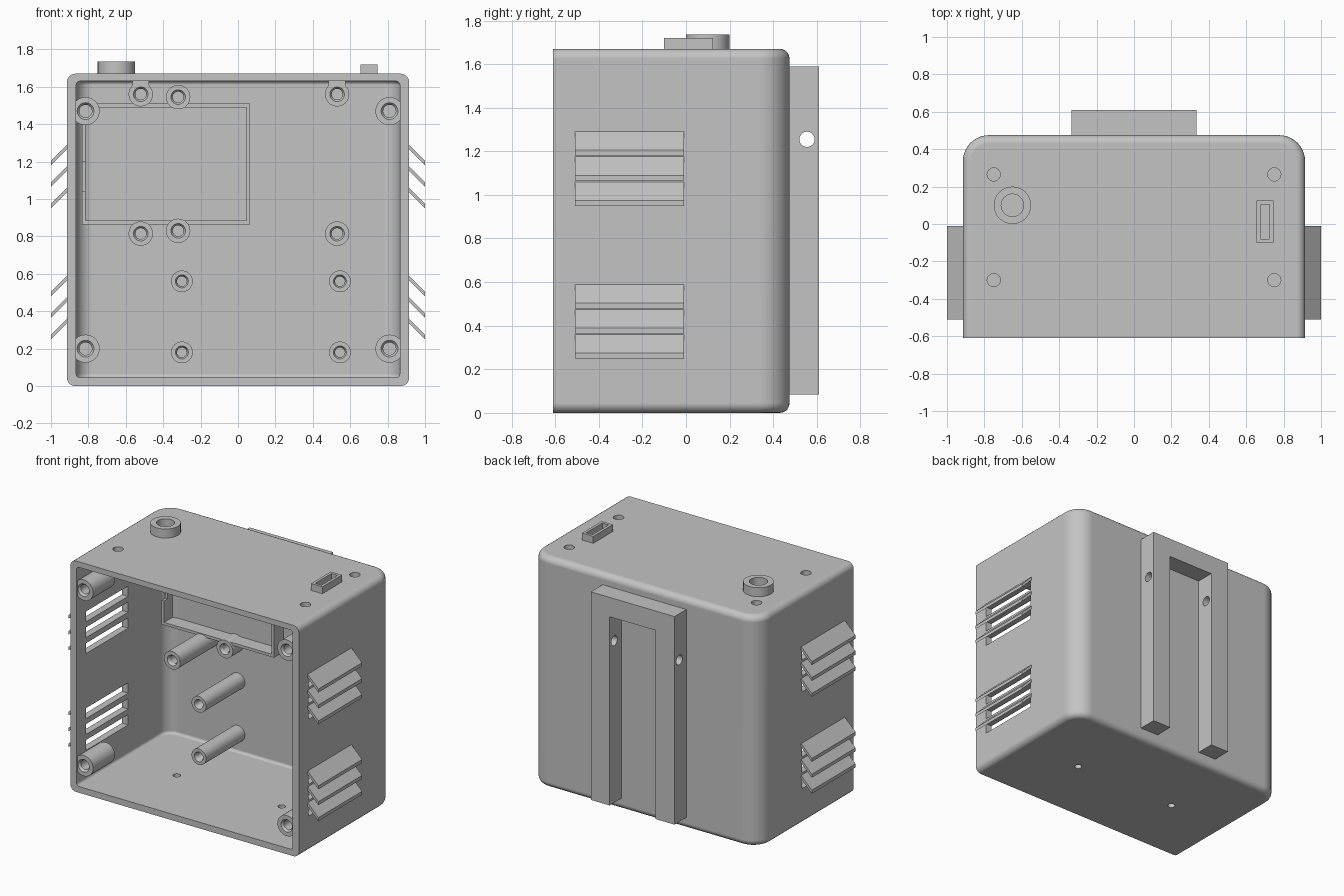
import bpy, bmesh
from math import radians, pi, sin, cos
from mathutils import Matrix, Vector

if "Cube" in bpy.data.objects:
    bpy.data.objects.remove(bpy.data.objects["Cube"], do_unlink=True)

GREY = (0.55, 0.55, 0.55, 1)
mat = bpy.data.materials.new("plain grey plastic")
mat.use_nodes = True
mat.diffuse_color = GREY
mat.node_tree.nodes["Principled BSDF"].inputs["Base Color"].default_value = GREY
parts = []


def finish(name, bm):
    bmesh.ops.recalc_face_normals(bm, faces=bm.faces)
    mesh = bpy.data.meshes.new(name)
    bm.to_mesh(mesh)
    bm.free()
    mesh.materials.append(mat)
    ob = bpy.data.objects.new(name, mesh)
    bpy.context.collection.objects.link(ob)
    parts.append(ob)
    return ob


def add_box(bm, x, y, z):
    m = Matrix.Translation([(a + b) / 2 for a, b in (x, y, z)])
    m = m @ Matrix.Diagonal([abs(b - a) for a, b in (x, y, z)] + [1])
    bmesh.ops.create_cube(bm, size=1, matrix=m)


def add_cyl(bm, r, depth, loc, rot=None):
    m = Matrix.Translation(loc) @ (rot or Matrix())
    bmesh.ops.create_cone(bm, cap_ends=True, segments=32, radius1=r, radius2=r,
                          depth=depth, matrix=m)


def box(name, x, y, z):
    bm = bmesh.new()
    add_box(bm, x, y, z)
    return finish(name, bm)


def prism(bm, pts, along):
    """Extrude a closed polygon of 3D points."""
    face = bm.faces.new([bm.verts.new(p) for p in pts])
    geo = bmesh.ops.extrude_face_region(bm, geom=[face])["geom"]
    bmesh.ops.translate(bm, vec=along, verts=[v for v in geo if isinstance(v, bmesh.types.BMVert)])


def rounded_body(name, half, front, back, z0, z1, radius, edge):
    """Block with rounded rear corners and rounded top and bottom edges."""
    bm = bmesh.new()
    pts = [(-half, front, z0), (half, front, z0)]
    for side, start in ((1, 0), (-1, pi / 2)):
        for i in range(11):
            a = start + pi / 2 * i / 10
            pts.append((side * (half - radius) + radius * cos(a),
                        back - radius + radius * sin(a), z0))
    prism(bm, pts, Vector((0, 0, z1 - z0)))
    rim = [e for e in bm.edges
           if abs(e.verts[0].co.z - e.verts[1].co.z) < 1e-4
           and max(v.co.y for v in e.verts) > front + 0.01]
    bmesh.ops.bevel(bm, geom=rim, offset=edge, segments=5, profile=0.5, affect='EDGES')
    return finish(name, bm)


def lathe(name, profile, loc, facing_front=True, closed=False):
    """Spin (radius, height) points; height runs to the front or up."""
    bm = bmesh.new()
    vs = [bm.verts.new((r, 0, h)) for r, h in profile]
    es = [bm.edges.new(p) for p in zip(vs, vs[1:])]
    if closed:
        es.append(bm.edges.new((vs[-1], vs[0])))
    bmesh.ops.spin(bm, geom=vs + es, axis=(0, 0, 1), cent=(0, 0, 0), angle=2 * pi, steps=32)
    bmesh.ops.remove_doubles(bm, verts=bm.verts, dist=1e-4)
    if facing_front:
        bm.transform(Matrix.Rotation(pi / 2, 4, 'X'))
    bm.transform(Matrix.Translation(loc))
    return finish(name, bm)


def cut(target, cutter):
    mod = target.modifiers.new("cut", 'BOOLEAN')
    mod.operation, mod.solver, mod.object = 'DIFFERENCE', 'EXACT', cutter
    bpy.context.view_layer.objects.active = target
    bpy.ops.object.modifier_apply(modifier=mod.name)
    parts.remove(cutter)
    bpy.data.objects.remove(cutter, do_unlink=True)


# Hollow shell, open at the front
shell = rounded_body("case_shell", 0.915, -0.61, 0.475, 0, 1.67, 0.14, 0.045)
cut(shell, rounded_body("cavity", 0.865, -0.7, 0.425, 0.045, 1.63, 0.09, 0.02))

# Openings: vents, socket holes and screw holes
LOUVRES = [1.29, 1.175, 1.06, 0.59, 0.475, 0.36]
holes = bmesh.new()
for s in (-1, 1):
    for top in LOUVRES:
        add_box(holes, (s * 0.8, s * 0.96), (-0.5, -0.02), (top - 0.1, top - 0.025))
    for y in (-0.3, 0.265):
        add_cyl(holes, 0.035, 0.2, (s * 0.75, y, 1.65))
    add_cyl(holes, 0.025, 0.2, (s * 0.42, -0.1, 0.02))
add_cyl(holes, 0.06, 0.2, (-0.65, 0.1, 1.65))
add_box(holes, (0.675, 0.725), (-0.08, 0.105), (1.55, 1.75))
cut(shell, finish("openings", holes))

# Sloping louvre slats on both sides
for s, side in ((1, "left"), (-1, "right")):
    bm = bmesh.new()
    for top in LOUVRES:
        section = [(0.9, top + 0.015), (1.0, top - 0.085), (1.0, top - 0.11), (0.9, top - 0.01)]
        prism(bm, [(s * x, -0.51, z) for x, z in section], Vector((0, 0.5, 0)))
    finish(side + "_louvres", bm)


# Screw bosses with chamfered blind holes
def boss(name, x, z, radius, front, back=0.44):
    n = back - front
    lathe(name, [(0, 0), (radius, 0), (radius, n), (radius * 0.6, n),
                 (radius * 0.45, n - 0.015), (radius * 0.45, n * 0.3), (0, n * 0.3)],
          (x, back, z))


for x in (-0.815, 0.81):
    for z in (0.2, 1.47):
        boss("corner_boss", x, z, 0.075, -0.6, -0.35)
for x in (-0.52, 0.53):
    for z in (0.815, 1.56):
        boss("board_boss", x, z, 0.065, -0.01)
    box("boss_rib", (x - 0.045, x + 0.045), (-0.01, 0.44), (1.605, 1.64))
for z in (0.83, 1.545):
    boss("short_boss", -0.32, z, 0.065, 0.305)
for x in (-0.3, 0.545):
    for z in (0.18, 0.56):
        boss("post", x, z, 0.058, -0.02)

# Rectangular frame on the inner back wall, notched on one side
frame = box("inner_frame", (-0.835, 0.065), (0.32, 0.44), (0.865, 1.51))
cut(frame, box("frame_hole", (-0.815, 0.045), (0.2, 0.5), (0.885, 1.49)))
cut(frame, box("frame_notch", (-0.9, -0.8), (0.2, 0.36), (1.04, 1.2)))

# Round and rectangular collars on top
lathe("round_collar", [(0.06, 0), (0.1, 0), (0.1, 0.075), (0.06, 0.075)],
      (-0.65, 0.1, 1.66), facing_front=False, closed=True)
collar = box("slot_collar", (0.655, 0.745), (-0.1, 0.125), (1.66, 1.72))
cut(collar, box("slot", (0.675, 0.725), (-0.08, 0.105), (1.6, 1.8)))

# Mounting bracket on the back: open-bottomed channel with a cross hole
bracket = box("rear_bracket", (-0.335, 0.335), (0.465, 0.61), (0.085, 1.59))
cut(bracket, box("channel", (-0.185, 0.185), (0.4, 0.7), (0, 1.45)))
bm = bmesh.new()
add_cyl(bm, 0.035, 1, (0, 0.555, 1.255), Matrix.Rotation(pi / 2, 4, 'Y'))
cut(bracket, finish("cross_hole", bm))

# Smooth round surfaces, keep edges crisp
bpy.ops.object.select_all(action='DESELECT')
for ob in parts:
    ob.select_set(True)
bpy.context.view_layer.objects.active = shell
bpy.ops.object.shade_smooth_by_angle(angle=radians(30))
wn = shell.modifiers.new("even_shading", 'WEIGHTED_NORMAL')
wn.keep_sharp = True
